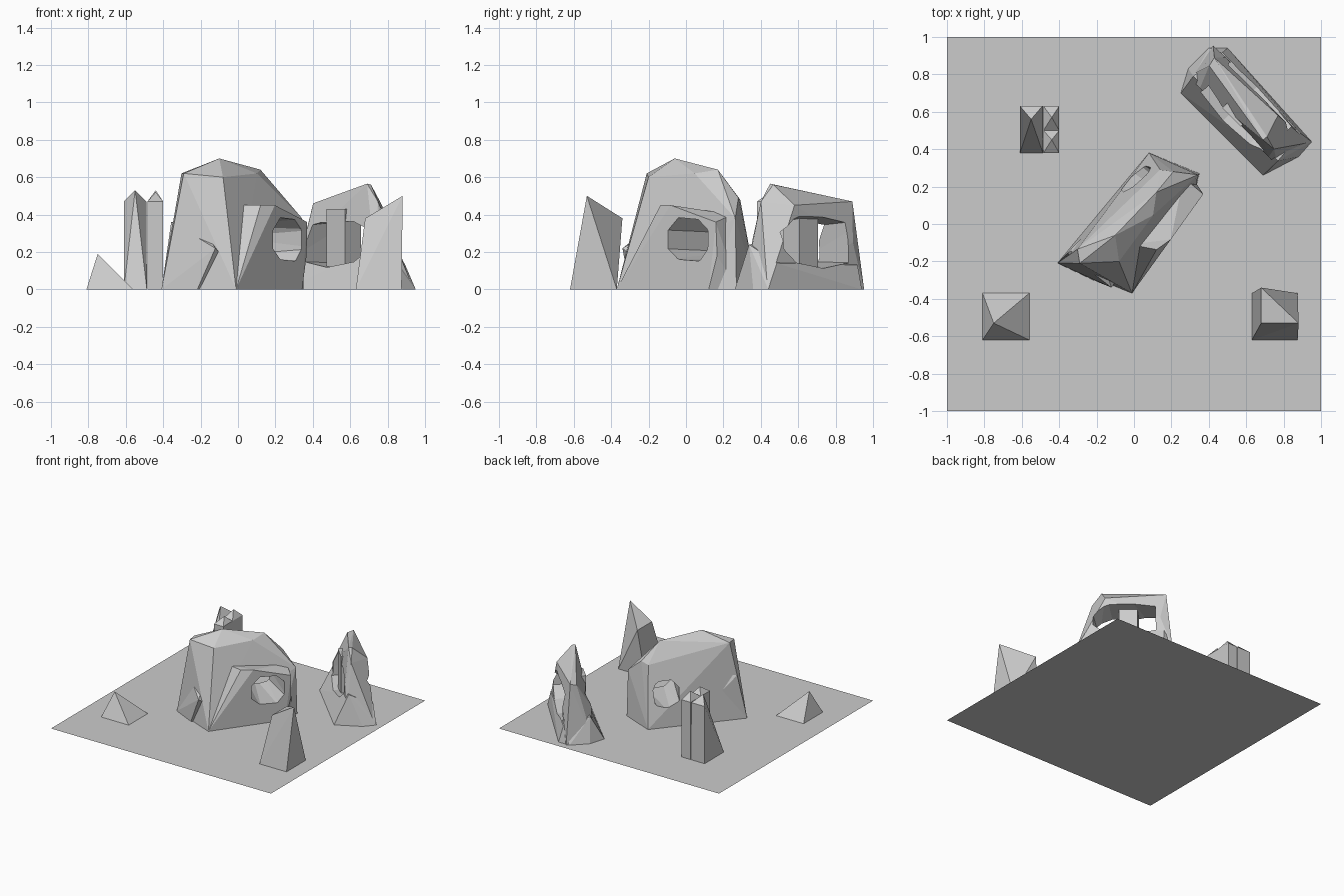
import bpy, bmesh
from mathutils import Vector, Matrix

if "Cube" in bpy.data.objects:
    bpy.data.objects.remove(bpy.data.objects["Cube"])


def hull(name, pts, mat=None):
    """Faceted rock: convex hull of a few corner points."""
    bm = bmesh.new()
    for p in pts:
        bm.verts.new(mat @ Vector(p) if mat else Vector(p))
    r = bmesh.ops.convex_hull(bm, input=bm.verts[:])
    junk = {g for g in r["geom_interior"] + r["geom_unused"]
            if isinstance(g, bmesh.types.BMVert)}
    bmesh.ops.delete(bm, geom=list(junk), context='VERTS')
    bmesh.ops.recalc_face_normals(bm, faces=bm.faces[:])
    me = bpy.data.meshes.new(name)
    bm.to_mesh(me)
    bm.free()
    ob = bpy.data.objects.new(name, me)
    bpy.context.collection.objects.link(ob)
    return ob


def local(origin, u, n):
    """Frame with x along the arch, y through its thickness, z up."""
    u, n = Vector(u).normalized(), Vector(n).normalized()
    m = Matrix((u, n, (0, 0, 1))).transposed().to_4x4()
    m.translation = Vector(origin)
    return m


def cut_hole(parts, front, back, nf, nb, mat):
    """Cut a tapered polygonal tunnel through the given rocks."""
    cutter = hull("hole_cutter", [(u, nf, w) for u, w in front]
                  + [(u, nb, w) for u, w in back], mat)
    cutter.hide_render = True
    for ob in parts:
        mod = ob.modifiers.new("hole", 'BOOLEAN')
        mod.operation, mod.solver, mod.object = 'DIFFERENCE', 'EXACT', cutter
    bpy.context.view_layer.update()
    dg = bpy.context.evaluated_depsgraph_get()
    for ob in parts:
        me = bpy.data.meshes.new_from_object(ob.evaluated_get(dg))
        ob.modifiers.clear()
        ob.data = me
    bpy.data.objects.remove(cutter)


def base(x0, x1, y0, y1):
    return [(x, y, 0) for x in (x0, x1) for y in (y0, y1)]


# flat ground slab
bpy.ops.mesh.primitive_plane_add(size=2)
bpy.context.object.name = "desert_floor"

# small stones and spires
hull("small_stone", base(-.81, -.56, -.62, -.37)
     + [(-.75, -.53, .19), (-.69, -.53, .13), (-.69, -.585, .05)])
hull("leaning_rock", base(.63, .875, -.62, -.37)
     + [(.88, -.53, .5), (.68, -.53, .38), (.68, -.34, .38)])
hull("spire_left", base(-.61, -.487, .38, .63)
     + [(-.61, .63, .47), (-.49, .63, .47), (-.55, .56, .53)])
hull("spire_right_back", base(-.484, -.4, .5, .63)
     + [(-.484, .63, .47), (-.4, .63, .47), (-.484, .5, .47), (-.4, .5, .47), (-.44, .57, .53)])
hull("spire_right_front", base(-.484, -.4, .38, .5)
     + [(-.484, .5, .47), (-.4, .5, .47), (-.484, .38, .47), (-.4, .38, .47), (-.44, .45, .52)])

# large arch in the middle
m1 = local((0, 0, 0), (.63, .777, 0), (.777, -.63, 0))
foot1 = [(-.42, -.186, 0), (-.294, .225, 0), (.346, -.177, 0),
         (.43, .102, 0), (.31, .16, 0)]
body = hull("arch_body", foot1 + [
    (-.11, -.04, .70), (.208, -.014, .64), (.35, -.013, .49), (-.346, -.093, .62),
    (-.295, -.15, .62), (-.206, .064, .60), (.313, -.074, .48), (.42, .10, .38),
    (.1, .05, .62)], m1)
hood = hull("arch_hood", [
    (-.294, .225, 0), (.31, .19, 0), (-.15, .20, .14), (-.03, .18, .45), (.06, .205, .45),
    (.357, .187, .36), (.36, .18, .18), (-.1, .05, .45), (.36, .05, .40),
    (-.25, .05, 0), (.4, .05, 0)], m1)
hull("arch_left_toe", [(-.42, -.186, 0), (-.37, .02, 0), (-.34, .12, .22),
                       (-.345, -.18, .36), (0, -.15, 0), (0, .1, 0), (-.2, -.1, .36)], m1)
cut_hole([body, hood],
         [(.03, .22), (.03, .32), (.10, .39), (.24, .38), (.31, .32), (.31, .22),
          (.25, .15), (.10, .16)],
         [(.12, .2), (.12, .3), (.17, .35), (.25, .34), (.28, .28), (.27, .18), (.2, .16)],
         .3, -.3, m1)

# second arch at the back right
m2 = local((.6, .62, 0), (1, -1, 0), (1, 1, 0))
top2 = hull("back_arch_body", [
    (-.34, -.1, 0), (-.36, .11, 0), (.34, -.1, 0), (.37, .11, 0),
    (-.311, .07, .47), (-.30, .02, .46), (.184, -.057, .565), (.187, -.03, .56),
    (.148, .092, .45), (.26, -.05, .47), (-.25, -.1, .25), (.27, -.1, .28),
    (-.27, .115, .25)], m2)
skirt2 = hull("back_arch_foot", [
    (-.304, -.19, 0), (.318, -.19, 0), (-.368, -.07, 0), (-.368, .085, 0),
    (-.297, .156, 0), (.375, .12, 0), (.382, .014, 0),
    (-.32, -.08, .2), (.32, -.08, .24), (-.3, .12, .13), (.3, .11, .14)], m2)
cut_hole([top2, skirt2],
         [(-.235, .37), (-.24, .14), (-.04, .11), (.15, .14), (.25, .22), (.25, .31),
          (.13, .41), (0, .41)],
         [(-.22, .33), (-.23, .15), (-.04, .12), (.15, .15), (.22, .22), (.22, .3), (.1, .34)],
         .25, -.25, m2)
# pillar dividing the second opening
hull("back_arch_pillar", [(u, n, w) for u in (-.09, .05) for n in (-.09, .03)
                          for w in (.08, .43)], m2)
